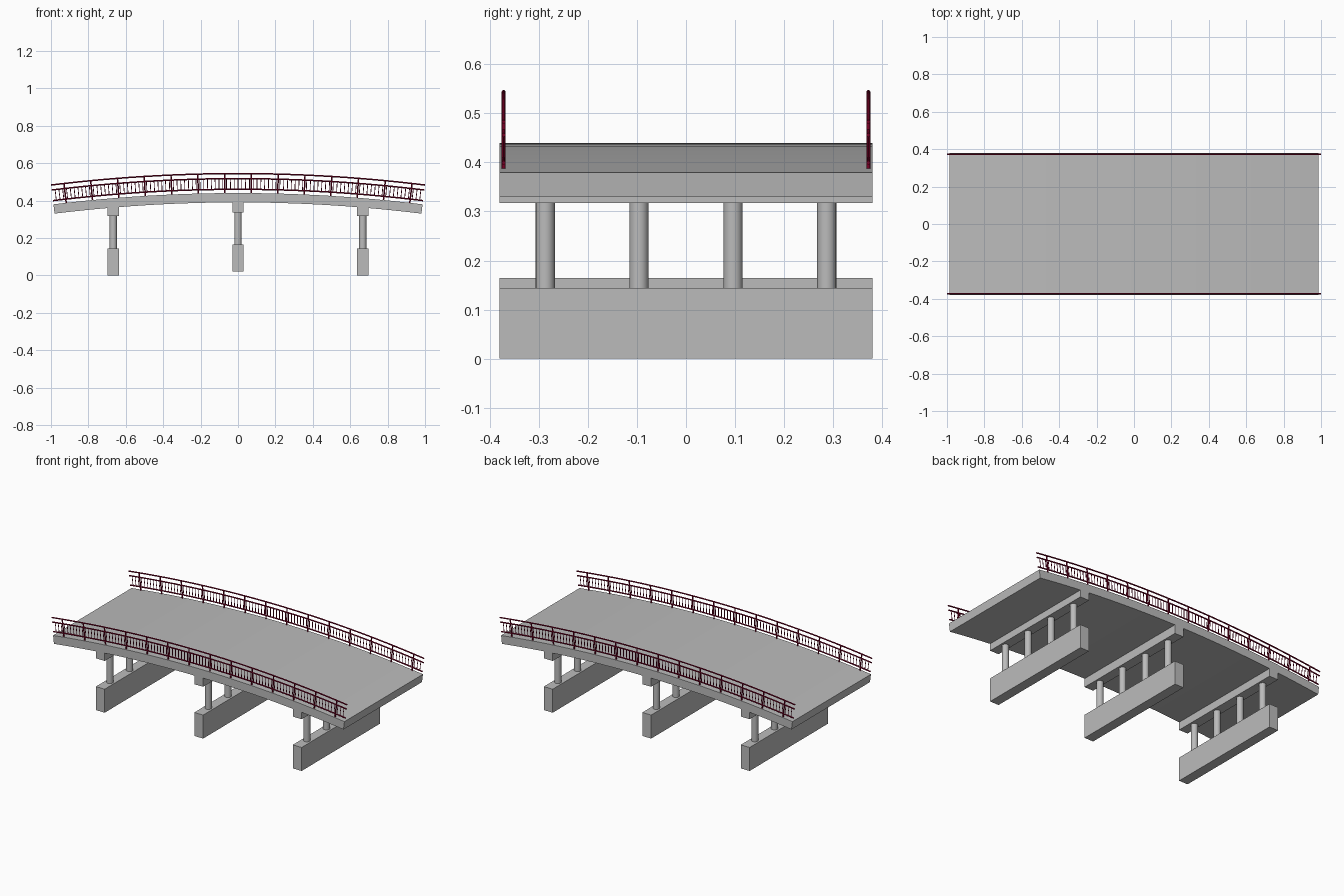
import bpy, bmesh, math
from mathutils import Vector, Matrix

if "Cube" in bpy.data.objects:
    bpy.data.objects.remove(bpy.data.objects["Cube"])

R = 8.1                       # deck arc radius (top surface)
CZ = 0.44 - R                 # arc centre height
A = math.asin(1.0 / (R + 0.108))   # half angle so the hand rails reach x = +-1


def material(name, color):
    m = bpy.data.materials.new(name)
    m.diffuse_color = (*color, 1)
    m.use_nodes = True
    m.node_tree.nodes["Principled BSDF"].inputs["Base Color"].default_value = m.diffuse_color
    return m


CONCRETE = material("concrete grey", (0.5, 0.5, 0.5))
RED = material("burgundy paint", (0.21, 0.0, 0.02))


def on_arc(angle, h, y=0.0):
    """Point at height h above the deck top, measured along the arc normal."""
    return Vector(((R + h) * math.sin(angle), y, CZ + (R + h) * math.cos(angle)))


def finish(name, bm, mat, smooth=False):
    bmesh.ops.recalc_face_normals(bm, faces=bm.faces)
    me = bpy.data.meshes.new(name)
    bm.to_mesh(me)
    bm.free()
    me.materials.append(mat)
    ob = bpy.data.objects.new(name, me)
    bpy.context.collection.objects.link(ob)
    if smooth:
        bpy.ops.object.select_all(action='DESELECT')
        ob.select_set(True)
        bpy.context.view_layer.objects.active = ob
        bpy.ops.object.shade_smooth_by_angle(angle=math.radians(50))
    return ob


def add_box(bm, lo, hi):
    lo, hi = Vector(lo), Vector(hi)
    bmesh.ops.create_cube(bm, size=1, matrix=Matrix.Translation((lo + hi) / 2)
                          @ Matrix.Diagonal((*(hi - lo), 1)))


def add_rod(bm, a, b, r, sides):
    d = b - a
    rot = d.to_track_quat('Z', 'Y').to_matrix().to_4x4()
    bmesh.ops.create_cone(bm, cap_ends=True, segments=sides, radius1=r, radius2=r,
                          depth=d.length, matrix=Matrix.Translation((a + b) / 2) @ rot)


def add_arc_sweep(bm, section, steps):
    """Sweep a closed (y, height) section along the deck arc."""
    rings = []
    for i in range(steps + 1):
        t = -A + 2 * A * i / steps
        rings.append([bm.verts.new(on_arc(t, h, y)) for y, h in section])
    n = len(section)
    for r0, r1 in zip(rings, rings[1:]):
        for k in range(n):
            bm.faces.new((r0[k], r0[(k + 1) % n], r1[(k + 1) % n], r1[k]))
    bm.faces.new(rings[0])
    bm.faces.new(rings[-1])


# Arched deck slab
bm = bmesh.new()
add_arc_sweep(bm, [(-0.38, 0), (0.38, 0), (0.38, -0.05), (-0.38, -0.05)], 24)
finish("deck", bm, CONCRETE, True)

# Piers: footing wall, four columns and a cap beam; the middle one sits higher
for label, x, z in (("left", -0.667, 0.0), ("middle", 0.0, 0.02), ("right", 0.667, 0.0)):
    bm = bmesh.new()
    add_box(bm, (x - 0.03, -0.38, z), (x + 0.03, 0.38, z + 0.144))
    finish(label + "_footing", bm, CONCRETE)

    bm = bmesh.new()
    for y in (-0.287, -0.096, 0.096, 0.287):
        add_rod(bm, Vector((x, y, z + 0.14)), Vector((x, y, z + 0.325)), 0.0195, 24)
    finish(label + "_columns", bm, CONCRETE, True)

    bm = bmesh.new()
    add_box(bm, (x - 0.03, -0.38, z + 0.317), (x + 0.03, 0.38, z + 0.372))
    finish(label + "_cap_beam", bm, CONCRETE)

# Railings on both edges
BAY = 0.1425 / (R + 0.05)     # angle between posts
for label, y in (("front", -0.372), ("back", 0.372)):
    bm = bmesh.new()
    for h in (0.104, 0.077, 0.020):
        ring = [(y + 0.004 * math.cos(k * math.pi / 4), h + 0.004 * math.sin(k * math.pi / 4))
                for k in range(8)]
        add_arc_sweep(bm, ring, 32)
    finish(label + "_rails", bm, RED, True)

    bm = bmesh.new()
    for i in range(14):
        t = (i - 6.5) * BAY
        add_rod(bm, on_arc(t, -0.002, y), on_arc(t, 0.104, y), 0.004, 8)
    finish(label + "_posts", bm, RED, True)

    # Thin balusters, six between each pair of posts
    bm = bmesh.new()
    for j in range(-48, 49):
        t = j * BAY / 7
        if (j + 45.5) % 7 == 0 or abs(t) > A - 0.0008:
            continue
        add_rod(bm, on_arc(t, 0.020, y), on_arc(t, 0.077, y), 0.002, 6)
    finish(label + "_balusters", bm, RED, True)
